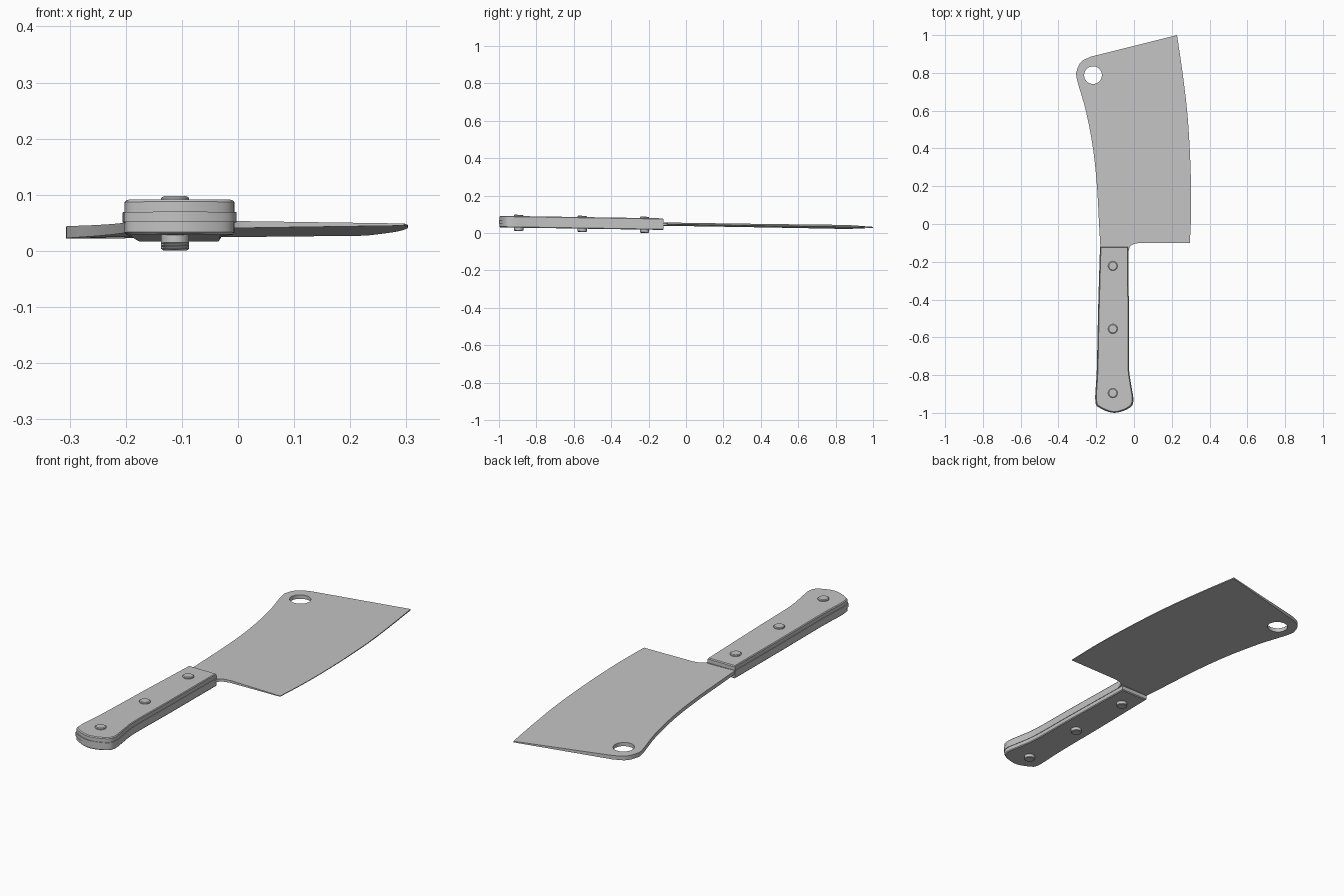
import bpy, bmesh, math
from mathutils import Vector

old = bpy.data.objects.get("Cube")
if old:
    bpy.data.objects.remove(old, do_unlink=True)

grey = bpy.data.materials.new("plain grey")
grey.use_nodes = True
colour = (0.55, 0.55, 0.55, 1)
grey.diffuse_color = colour
grey.node_tree.nodes["Principled BSDF"].inputs["Base Color"].default_value = colour


def lean(y):
    """Height of the knife's mid-plane, which tips down toward the blade end."""
    return 0.0455 - 0.0155 * y


def smooth_path(points, steps=5):
    """Catmull-Rom curve through the points."""
    p = [Vector(q) for q in points]
    p = [2 * p[0] - p[1]] + p + [2 * p[-1] - p[-2]]
    path = []
    for a, b, c, d in zip(p, p[1:], p[2:], p[3:]):
        for i in range(steps):
            t = i / steps
            path.append(0.5 * (2 * b + (c - a) * t + (2 * a - 5 * b + 4 * c - d) * t**2
                               + (3 * b - a - 3 * c + d) * t**3))
    return path + [p[-2]]


def add_object(name, bm):
    bmesh.ops.recalc_face_normals(bm, faces=bm.faces)
    mesh = bpy.data.meshes.new(name)
    bm.to_mesh(mesh)
    bm.free()
    mesh.materials.append(grey)
    obj = bpy.data.objects.new(name, mesh)
    bpy.context.collection.objects.link(obj)
    bpy.ops.object.select_all(action="DESELECT")
    obj.select_set(True)
    bpy.context.view_layer.objects.active = obj
    return obj


def loft(name, rings):
    """Join outline rings into a closed solid; each ring is (outline, height function)."""
    bm = bmesh.new()
    loops = [[bm.verts.new((p.x, p.y, lean(p.y) + height(p.x))) for p in outline]
             for outline, height in rings]
    bm.faces.new(loops[0])
    bm.faces.new(loops[-1])
    for lower, upper in zip(loops, loops[1:]):
        for i in range(len(lower)):
            bm.faces.new((lower[i - 1], lower[i], upper[i], upper[i - 1]))
    return add_object(name, bm)


def flat(z):
    return lambda x: z


def shrink(outline, amount):
    """Pull an outline toward the handle's centre by a fixed width."""
    xs, ys = [p.x for p in outline], [p.y for p in outline]
    cx, cy = (min(xs) + max(xs)) / 2, (min(ys) + max(ys)) / 2
    sx = 1 - 2 * amount / (max(xs) - min(xs))
    sy = 1 - 2 * amount / (max(ys) - min(ys))
    return [Vector((cx + (p.x - cx) * sx, cy + (p.y - cy) * sy)) for p in outline]


def circle(x, y, r, n=32):
    return [Vector((x + r * math.cos(i * math.tau / n), y + r * math.sin(i * math.tau / n)))
            for i in range(n)]


# Blade: a wedge thinning from the spine to the cutting edge
spine = smooth_path([(-0.178, -0.12), (-0.185, 0), (-0.196, 0.2), (-0.217, 0.4), (-0.255, 0.6),
                     (-0.302, 0.765), (-0.302, 0.815), (-0.278, 0.86), (-0.228, 0.886)])
edge = smooth_path([(0.228, 1), (0.257, 0.8), (0.281, 0.6), (0.295, 0.4), (0.302, 0.2),
                    (0.302, 0.05), (0.296, -0.1)])
heel = smooth_path([(0.03, -0.1), (-0.003, -0.107), (-0.022, -0.122), (-0.03, -0.15)])
root = [Vector((-0.04, -0.2)), Vector((-0.17, -0.2))]
blade_outline = spine + edge + heel + root


def wedge(x):
    return 0.0105 - 0.0145 * (x + 0.3)


blade = loft("blade", [(blade_outline, lambda x: -wedge(x)), (blade_outline, wedge)])

# Hanging hole
cutter = loft("hole_cutter", [(circle(-0.217, 0.788, 0.047), flat(z)) for z in (-0.1, 0.1)])
cutter.hide_render = True
bpy.context.view_layer.objects.active = blade
cut = blade.modifiers.new("hanging hole", "BOOLEAN")
cut.operation = "DIFFERENCE"
cut.object = cutter
bpy.ops.object.modifier_apply(modifier=cut.name)
bpy.data.objects.remove(cutter, do_unlink=True)

# Handle outline, flared and rounded at the butt
grip = smooth_path([(-0.03, -0.118), (-0.027, -0.5), (-0.027, -0.75), (-0.015, -0.85),
                    (-0.003, -0.935), (-0.025, -0.975), (-0.104, -1), (-0.18, -0.975),
                    (-0.205, -0.935), (-0.197, -0.77), (-0.19, -0.45), (-0.18, -0.118)])

# Full tang between the two scales
tang = loft("tang", [(grip, flat(-0.009)), (grip, flat(0.009))])

# Handle scales with bevelled outer rims
parts = [blade, tang]
side_outline, rim_outline = shrink(grip, 0.003), shrink(grip, 0.007)
for name, side in (("upper", 1), ("lower", -1)):
    parts.append(loft(name + "_handle_scale", [(side_outline, flat(side * 0.009)),
                                               (side_outline, flat(side * 0.027)),
                                               (rim_outline, flat(side * 0.031))]))

# Rivets through the handle
for name, y in (("front", -0.222), ("middle", -0.555), ("rear", -0.895)):
    wide, narrow = circle(-0.112, y, 0.025), circle(-0.112, y, 0.021)
    parts.append(loft(name + "_rivet", [(narrow, flat(-0.048)), (wide, flat(-0.045)),
                                        (wide, flat(0.035)), (narrow, flat(0.038))]))

for obj in parts:
    bpy.ops.object.select_all(action="DESELECT")
    obj.select_set(True)
    bpy.context.view_layer.objects.active = obj
    bpy.ops.object.shade_smooth_by_angle(angle=math.radians(30))
